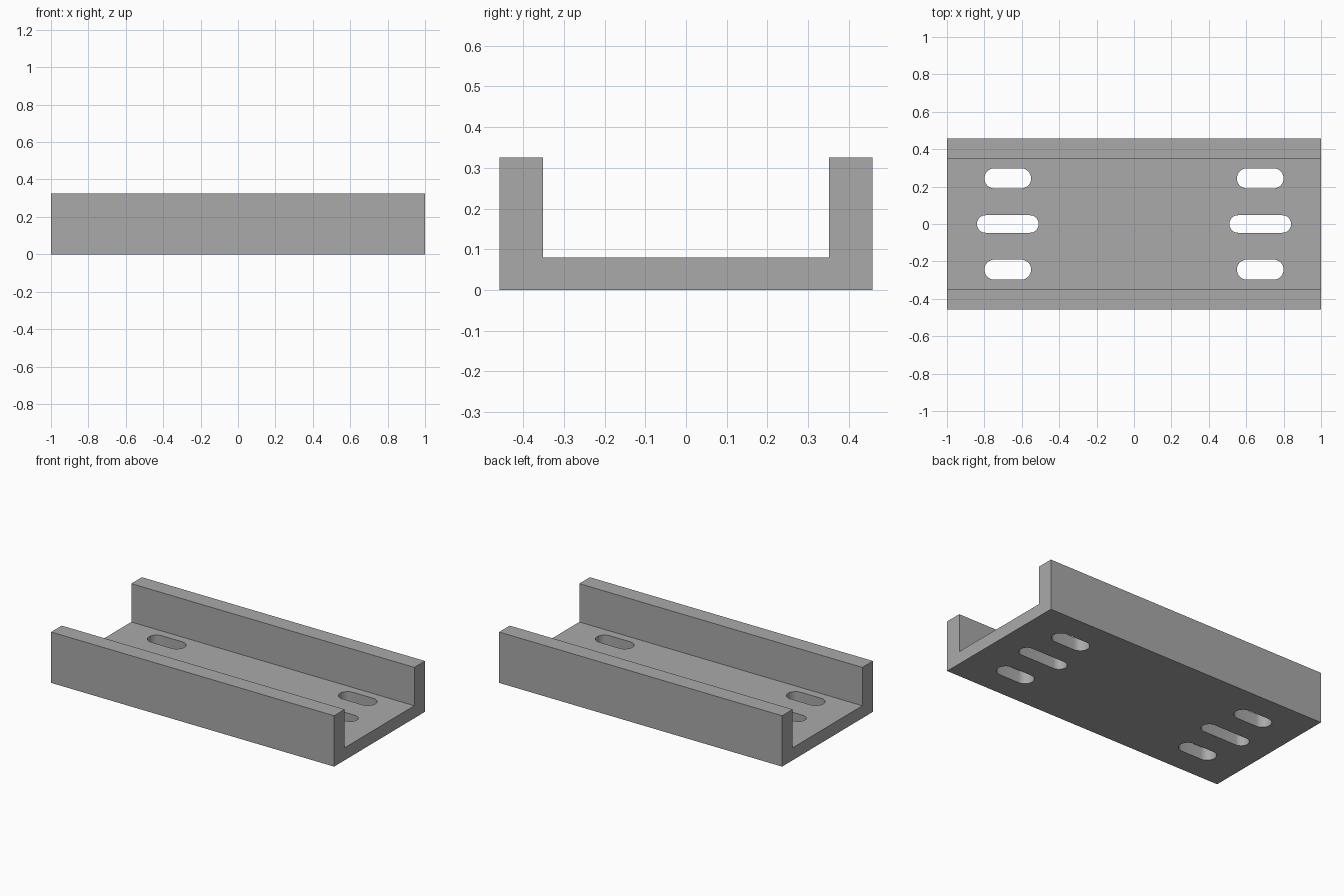
import bpy
import bmesh
from math import pi, cos, sin, radians

cube = bpy.data.objects.get("Cube")
if cube:
    bpy.data.objects.remove(cube, do_unlink=True)

LENGTH, WIDTH, HEIGHT = 2.0, 0.916, 0.325
INNER_WIDTH, FLOOR = 0.702, 0.08

grey = bpy.data.materials.new("plain grey")
grey.use_nodes = True
grey.diffuse_color = (0.4, 0.4, 0.4, 1)
grey.node_tree.nodes["Principled BSDF"].inputs["Base Color"].default_value = grey.diffuse_color


def extrude_outline(name, outline, offset):
    """Make a solid by extruding a closed outline along an offset."""
    bm = bmesh.new()
    face = bm.faces.new([bm.verts.new(p) for p in outline])
    result = bmesh.ops.extrude_face_region(bm, geom=[face], use_keep_orig=True)
    moved = [v for v in result["geom"] if isinstance(v, bmesh.types.BMVert)]
    bmesh.ops.translate(bm, verts=moved, vec=offset)
    bmesh.ops.recalc_face_normals(bm, faces=bm.faces)
    mesh = bpy.data.meshes.new(name)
    bm.to_mesh(mesh)
    bm.free()
    mesh.materials.append(grey)
    obj = bpy.data.objects.new(name, mesh)
    bpy.context.collection.objects.link(obj)
    return obj


def slot_cutter(x, y, length, radius, segments=16):
    """Make a round-ended slot running along x."""
    reach = length / 2 - radius
    outline = []
    for side, start in ((1, -pi / 2), (-1, pi / 2)):
        for i in range(segments + 1):
            a = start + pi * i / segments
            outline.append((x + side * reach + radius * cos(a), y + radius * sin(a), -0.1))
    return extrude_outline("slot_cutter", outline, (0, 0, FLOOR + 0.2))


# U-shaped channel: floor with two upright side walls
w, n = WIDTH / 2, INNER_WIDTH / 2
profile = [(-w, 0), (w, 0), (w, HEIGHT), (n, HEIGHT),
           (n, FLOOR), (-n, FLOOR), (-n, HEIGHT), (-w, HEIGHT)]
channel = extrude_outline("slotted_channel",
                          [(-LENGTH / 2, y, z) for y, z in profile], (LENGTH, 0, 0))

# Three mounting slots through the floor near each end
bpy.context.view_layer.objects.active = channel
for side in (-1, 1):
    for y, length, radius in ((-0.244, 0.25, 0.054), (0, 0.33, 0.047), (0.244, 0.25, 0.054)):
        cutter = slot_cutter(side * 0.675, y, length, radius)
        cut = channel.modifiers.new("slot", "BOOLEAN")
        cut.operation = "DIFFERENCE"
        cut.solver = "EXACT"
        cut.object = cutter
        bpy.ops.object.modifier_apply(modifier=cut.name)
        bpy.data.objects.remove(cutter, do_unlink=True)

# Smooth slot ends, crisp channel edges
for obj in bpy.context.selected_objects:
    obj.select_set(False)
channel.select_set(True)
bpy.ops.object.shade_smooth_by_angle(angle=radians(30))
